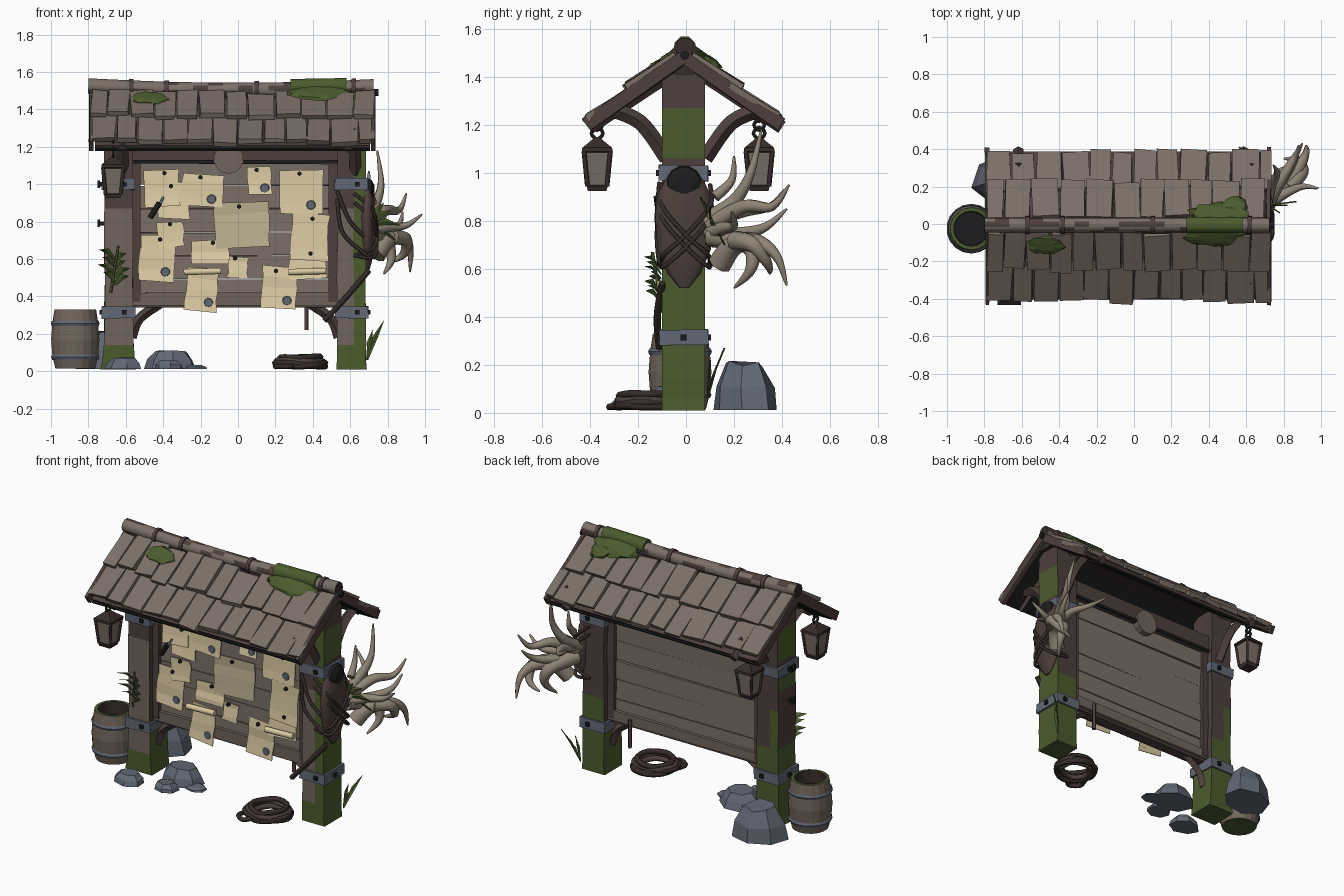
import bpy, bmesh, math, random
from mathutils import Matrix, Vector, Euler

if "Cube" in bpy.data.objects:
    bpy.data.objects.remove(bpy.data.objects["Cube"])
random.seed(4)
R = lambda a: random.uniform(-a, a)
COL = {'shingle_brown': (.20, .16, .135), 'dark_brown': (.076, .05, .046), 'moss_green': (.07, .106, .027),
       'blue_stone': (.12, .138, .18), 'paper_cream': (.70, .59, .36), 'old_paper': (.50, .43, .28),
       'iron_black': (.012, .012, .013), 'antler_bone': (.28, .235, .18), 'plank_wood': (.165, .131, .106),
       'dark_leather': (.036, .025, .023)}
NAMES = list(COL)
MATS = []
for k, c in COL.items():
    m = bpy.data.materials.new(k)
    m.diffuse_color = (*c, 1)
    m.use_nodes = True
    m.node_tree.nodes["Principled BSDF"].inputs["Base Color"].default_value = m.diffuse_color
    MATS.append(m)
PARTS = {}

def part(name):
    return PARTS.setdefault(name, bmesh.new())

def T(x, y, z, rx=0, ry=0, rz=0, s=(1, 1, 1)):
    return Matrix.Translation((x, y, z)) @ Euler((rx, ry, rz)).to_matrix().to_4x4() @ Matrix.Diagonal((*s, 1))

def box(name, c, size, mat, rot=(0, 0, 0), jit=0):
    bm = part(name)
    vs = bmesh.ops.create_cube(bm, size=1, matrix=T(*c, *rot, s=size))['verts']
    for v in vs:
        v.co += Vector((R(jit), R(jit), R(jit)))
    for f in {f for v in vs for f in v.link_faces}:
        f.material_index = NAMES.index(mat)

def loft(name, rings, mats, smooth=False, closed=False, cap=None):
    bm = part(name)
    rv = [[bm.verts.new(p) for p in r] for r in rings]
    n, faces = len(rv[0]), []
    for i in range(len(rv) - (0 if closed else 1)):
        a, b = rv[i], rv[(i + 1) % len(rv)]
        m = mats if isinstance(mats, str) else mats[i]
        for j in range(n):
            f = bm.faces.new((a[j], a[(j + 1) % n], b[(j + 1) % n], b[j]))
            f.material_index, f.smooth = NAMES.index(m), smooth
            faces.append(f)
    if not closed:
        for r, m in ((rv[0][::-1], 0), (rv[-1], -1)):
            f = bm.faces.new(r)
            f.material_index = NAMES.index(cap or (mats if isinstance(mats, str) else mats[m]))
            faces.append(f)
    return faces

def lathe(name, prof, mats, n, M, jit=0, smooth=False, closed=False, cap=None):
    rings = [[M @ Vector((r * math.cos(t) * (1 + R(jit)), r * math.sin(t) * (1 + R(jit)), z * (1 + R(jit))))
              for t in (2 * math.pi * (j + .5) / n for j in range(n))] for r, z in prof]
    return loft(name, rings, mats, smooth, closed, cap)

def tube(name, pts, r0, mat, r1=None, n=6, sub=5, smooth=True, closed=False, cap=None):
    P = [Vector(p) for p in pts]
    r1, k, path = (r0 if r1 is None else r1), len(P), []
    for i in range(k if closed else k - 1):
        g = (lambda j: P[j % k]) if closed else (lambda j: P[max(0, min(k - 1, j))])
        a, b, c, d = g(i - 1), g(i), g(i + 1), g(i + 2)
        for t in (s / sub for s in range(sub)):
            path.append(.5 * (2 * b + (c - a) * t + (2*a - 5*b + 4*c - d) * t*t + (3*b - a - 3*c + d) * t**3))
    if not closed:
        path.append(P[-1])
    N, rings, old = len(path), [], None
    for i, p in enumerate(path):
        t = (path[(i + 1) % N] - path[i - 1]) if closed else (path[min(i + 1, N - 1)] - path[max(i - 1, 0)])
        t.normalize()
        u = t.orthogonal().normalized() if old is None else old.rotation_difference(t) @ u
        old, w, r = t, t.cross(u), r0 + (r1 - r0) * (i / (N - 1)) ** 1.5
        rings.append([p + r * (math.cos(q) * u + math.sin(q) * w) for q in (2*math.pi*(j + .5)/n for j in range(n))])
    return loft(name, rings, mat, smooth, closed, cap)

def leaf(name, base, tip, w):
    a, b = Vector(base), Vector(tip)
    mid, s = (a + b) / 2 + Vector((0, 0, .02)), (b - a).cross(Vector((.3, 1, .2))).normalized() * w
    loft(name, [[p - s * k, p + Vector((0, -.004, 0)), p + s * k, p + Vector((0, .004, 0))]
                for p, k in ((a, .4), (mid, 1), (b, .05))], 'moss_green')

# posts: mossy outside, wood front, dark top
ZS = [(.01, .012), (.06, .008), (.14, .004), (.3, 0), (.5, 0), (.62, 0), (.75, 0), (.87, 0), (.95, 0), (1.06, 0), (1.27, 0), (1.4, 0), (1.49, 0)]
for name, x, o in (('left_post', -.638, -1), ('right_post', .607, 1)):
    rings = []
    for z, e in ZS:
        w, y0, y1 = .076 + e * (1.6 if o < 0 else .3), -.1, .08
        if z > 1.45:
            y0, y1 = -.05, .04
        xs = [-w, -w * .3, w * .15, w]
        rings.append([Vector((x + a + R(.004), y0, z)) for a in xs] + [Vector((x + a + R(.004), y1, z)) for a in xs[::-1]])
    for f in loft(name, rings, 'dark_brown'):
        f.normal_update()
        c, n = f.calc_center_median(), f.normal
        if abs(n.x) > .7:
            g = (c.z < .95 or 1.05 < c.z < 1.3) if n.x * o > 0 else c.z < .3
            if o < 0 and .5 < c.z < .87:
                g = False
            m = 'moss_green' if g else 'dark_brown'
        elif n.y < 0:
            green = c.z < .12 or (o > 0 and c.x > x + .03)
            m = 'moss_green' if green else 'plank_wood' if c.z < .9 else 'dark_brown'
        else:
            m = 'moss_green' if c.z < .45 or (o < 0 and c.x < x - .03 and c.z < .7) else 'dark_brown'
        f.material_index = NAMES.index(m)
    # iron bands with bolts
    for z in (.315, 1.0):
        box('post_bands', (x, -.01, z), (.178, .205, .065), 'blue_stone', jit=.003)
        for s in (-1, 1):
            box('band_bolts', (x + .03, -.01 + s * .105, z), (.025, .02, .025), 'iron_black')
        box('band_bolts', (x + o * .092, -.01, z), (.02, .025, .025), 'iron_black')
    # roof braces, rafters, gable boards and lower braces
    for s in (-1, 1):
        tube('roof_braces', [(x + .02, s * .08, 1.06), (x + .02, s * .19, 1.21), (x + .02, s * .33, 1.27)], .032, 'dark_brown', n=4, smooth=False)
        tube('rafters', [(x - o * .02, 0, 1.455), (x - o * .02, s * .4, 1.19)], .028, 'dark_brown', n=4, sub=1, smooth=False)
        box('gable_boards', (.722 if o > 0 else -.785, s * .205 - .01, 1.483 - .69 * .205), (.022, .49, .055), 'dark_brown', (-s * .604, 0, 0), .003)
    tube('lower_braces', [(x - o * .07, -.01, .18), (x - o * .11, -.01, .28), (x - o * .22, -.01, .36)], .026, 'dark_brown', n=4, smooth=False)

# notice board planks and frame
for i in range(6):
    box('board_planks', (-.02, -.008 + R(.006), .43 + i * .125), (1.1, .06, .121), 'shingle_brown', (R(.03), 0, R(.003)), .004)
box('top_beam', (-.015, -.01, 1.17), (1.12, .12, .12), 'dark_brown', jit=.004)
box('beam_moulding', (-.015, -.01, 1.12), (1.12, .14, .018), 'iron_black')
box('bottom_beam', (-.015, -.012, .387), (1.12, .1, .065), 'plank_wood', jit=.005)
box('bottom_beam', (-.015, -.012, .35), (1.12, .07, .02), 'dark_brown')
box('side_frames', (-.545, -.012, .75), (.05, .11, .76), 'dark_brown')
box('side_frames', (.51, -.012, .75), (.05, .11, .76), 'dark_brown')
lathe('round_boss', [(.08, -.075), (.08, .075)], 'plank_wood', 14, T(-.05, -.01, 1.135, math.pi / 2))

# pinned papers: x, z centre, width, height, tilt
PAPERS = [(-.41, .98, .19, .2, .05), (-.34, .91, .17, .2, -.05), (-.19, .97, .22, .17, -.06), (.115, 1.02, .13, .14, .03),
          (.34, .96, .23, .24, .02), (.02, .78, .29, .25, .05), (-.36, .73, .14, .14, .08), (-.43, .605, .19, .25, -.04),
          (-.15, .635, .2, .13, .04), (.0, .555, .11, .12, -.05), (.385, .715, .2, .25, -.03), (.375, .57, .2, .15, .06),
          (-.195, .435, .17, .23, -.07), (.22, .445, .19, .23, -.06)]
for i, (x, z, w, h, a) in enumerate(PAPERS):
    mat = 'old_paper' if i == 5 else 'paper_cream'
    y0, rows = -.052 - .002 * i, []
    for j in range(5):
        t = j / 4
        y = y0 - .014 * t * t - R(.003)
        p = [(-w / 2 + R(.006), h * (.5 - t) + R(.006)), (w / 2 + R(.006), h * (.5 - t) + R(.006))]
        p = [(x + u * math.cos(a) - v * math.sin(a), z + u * math.sin(a) + v * math.cos(a)) for u, v in p]
        rows.append([Vector((p[0][0], y, p[0][1])), Vector((p[1][0], y - .003, p[1][1])),
                     Vector((p[1][0], y + .002, p[1][1])), Vector((p[0][0], y + .005, p[0][1]))])
    loft('papers', rows, mat)
    lathe('nails', [(.012, 0), (.012, .02), (.005, .024)], 'iron_black', 6, T(x + R(.02), y0 + .005, z + h * .4, math.pi / 2))
    if i in (2, 3, 4, 7, 12, 13):
        lathe('wax_seals', [(.026, 0), (.022, .006)], 'blue_stone', 9, T(x + w * .22, y0 - .009, z - h * .3, math.pi / 2))
for x, z in ((-.19, .53), (.37, .53)):
    tube('rolled_scrolls', [(x - .1, -.105, z), (x + .1, -.105, z + .006)], .018, 'paper_cream', n=8, sub=1)
tube('knife', [(-.42, -.12, .9), (-.47, -.11, .82)], .016, 'iron_black', n=6, sub=1)
tube('knife', [(-.40, -.1, .93), (-.42, -.12, .89)], .008, 'blue_stone', n=4, sub=1)

# roof: sheathing with dark underside, staggered shingles, ridge log
SL = math.atan(.69)
sag = lambda x: -.022 * (1 - (x / .78) ** 2)
for s in (-1, 1):
    box('roof_sheathing', (-.03, s * .2 - .008, 1.468 - .69 * .2), (1.47, .46, .02), 'dark_brown', (-s * SL, 0, 0))
    box('roof_underside', (-.03, s * .2 - .008, 1.452 - .69 * .2), (1.47, .46, .012), 'iron_black', (-s * SL, 0, 0))
    for d, L, z0, off in ((.297, .235, 1.503, 0), (.135, .24, 1.525, .06)):
        x = -.79
        while x < .70:
            w = min(random.uniform(.11, .155) - (off if x == -.79 else 0), .735 - x)
            dd = d + R(.012)
            box('shingles', (x + w / 2, s * dd - .008, z0 - .69 * dd + sag(x) * .6 + R(.004)), (w - .009, L + R(.02), .026),
                'shingle_brown', (-s * (SL - .05), R(.03), R(.04)), .005)
            x += w
for f in tube('ridge_log', [(x, -.005, 1.525 + sag(x)) for x in (-.8, -.4, 0, .4, .725)], .041, 'shingle_brown', n=9, cap='dark_leather')[:-2]:
    if random.random() < .3:
        f.material_index = NAMES.index('dark_brown')
for x in (-.57, -.38, .1, .62):
    tube('ridge_ties', [(x - .012, -.005, 1.525 + sag(x)), (x + .012, -.005, 1.525 + sag(x))], .049, 'dark_brown', n=9, sub=1)
tube('ridge_pin', [(.7, -.005, 1.49), (.75, -.005, 1.49)], .02, 'iron_black', sub=1)
box('ridge_beam', (-.03, -.005, 1.44), (1.48, .08, .06), 'dark_leather')

# moss patches
DISC = [(1, 0), (.9, 1), (.45, 1.5)]
for x, d, s, rx, ry in ((-.47, .11, -1, .1, .06), (.42, .06, -1, .16, .075), (.45, .05, 1, .16, .075), (.54, .1, 1, .07, .05)):
    lathe('roof_moss', DISC, 'moss_green', 15, T(x, s * d, 1.535 - .69 * d + sag(x) * .6, -s * SL, s=(rx, ry, .014)), .2)
tube('roof_moss', [(.28, -.005, 1.52), (.42, -.005, 1.522), (.58, -.005, 1.525)], .046, 'moss_green', n=8)

# hanging lanterns on the left, four sided
for y in (-.37, .305):
    M = T(-.667, y, 0)
    lathe('lanterns', [(.055, .925), (.062, .945), (.056, .95), (.076, 1.085), (.09, 1.09), (.088, 1.105), (.035, 1.135), (.014, 1.15)],
          ['dark_leather', 'dark_leather', 'shingle_brown'] + ['dark_leather'] * 4, 4, M, cap='dark_leather')
    for j in range(4):
        t = 2 * math.pi * (j + .5) / 4
        c, q = math.cos(t), math.sin(t)
        tube('lantern_bars', [(-.667 + .058 * c, y + .058 * q, .945), (-.667 + .078 * c, y + .078 * q, 1.09)], .01, 'dark_leather', n=4, sub=1)
    for z, r in ((1.165, .024), (1.2, .022), (1.235, .02)):
        tube('lantern_chain', [(-.667, y + r * math.cos(t), z + r * math.sin(t)) for t in (0, 1.57, 3.14, 4.71)], .008, 'iron_black', n=5, sub=3, closed=True)

# barrel
lathe('barrel', [(.002, .015), (.108, .015), (.124, .08), (.131, .17), (.124, .26), (.113, .33), (.094, .33), (.09, .25), (.002, .25)],
      ['moss_green'] + ['plank_wood'] * 4 + ['moss_green', 'dark_leather', 'iron_black'], 18, T(-.87, -.025, 0))
for z, r in ((.075, .125), (.255, .127)):
    lathe('barrel_hoops', [(r, z - .014), (r + .006, z), (r, z + .014), (r - .01, z)], 'blue_stone', 18, T(-.87, -.025, 0), closed=True)

# rocks: position, size
for x, y, a, b, h in ((-.7, .245, .165, .13, .19), (-.36, -.05, .14, .11, .095), (-.61, -.24, .1, .08, .06),
                      (-.37, -.2, .08, .07, .045), (-.23, -.1, .07, .06, .02)):
    lathe('rocks', [(1, 0), (.9, .5), (.6, 1)], 'blue_stone', 7, T(x, y, .012, 0, 0, R(2) * .2, s=(a, b, h)), .08)

# coiled rope on the ground
for i, (r, z) in enumerate(((.12, .03), (.115, .052), (.1, .074), (.09, .035), (.125, .04))):
    tube('rope_coil', [(.335 + R(.012) + r * math.cos(t * .785), -.165 + R(.012) + r * math.sin(t * .785), z + R(.006)) for t in range(8)],
         .017, ('dark_leather', 'dark_brown')[i % 2], n=6, sub=3, closed=True)
tube('rope_coil', [(.3, -.28, .03), (.26, -.32, .025), (.2, -.28, .025), (.22, -.2, .025)], .014, 'dark_leather')

# leather bag strapped to the right post
lathe('leather_bag', [(.02, -.25), (.07, -.19), (.115, -.09), (.125, .06), (.11, .15), (.07, .22)], 'dark_brown', 12,
      T(.69, -.008, .77, s=(.36, 1, 1)), smooth=True)
lathe('bag_cap', [(.078, 0), (.07, .025), (.04, .04)], 'iron_black', 12, T(.69, -.008, .955, 0, math.pi / 2))
for s in (-1, 1):
    for k in (0, .05):
        tube('bag_ropes', [(.62, s * .1, .95 - k), (.72, s * .1, .86 - k), (.742, 0, .74 - k), (.725, -s * .09, .66 - k), (.62, -s * .1, .62)], .01, 'dark_leather', n=5)
tube('front_ropes', [(.53, -.11, .96), (.6, -.12, .8), (.7, -.1, .7)], .011, 'dark_leather')
tube('front_ropes', [(.53, -.11, .92), (.56, -.12, .74), (.69, -.11, .62)], .011, 'dark_leather')
tube('leaning_stick', [(.46, -.11, .27), (.58, -.12, .4), (.7, -.1, .54)], .016, 'dark_leather', n=5)
tube('hanging_stick', [(.365, .05, .22), (.365, .05, .4)], .012, 'dark_brown', n=5, sub=1)

# antlers
ANT = [([(.70, .08, .8), (.73, .2, .88), (.765, .27, 1.0), (.745, .315, 1.18)], .036),
       ([(.71, .1, .78), (.79, .24, .86), (.86, .36, .86), (.90, .43, .95)], .036),
       ([(.71, .1, .75), (.8, .16, .77), (.9, .2, .78), (.985, .19, .84)], .034),
       ([(.71, .12, .74), (.8, .25, .75), (.86, .34, .78), (.88, .42, .85)], .034),
       ([(.74, .14, .62), (.8, .2, .7), (.88, .3, .71), (.92, .38, .65), (.92, .42, .53)], .05),
       ([(.71, .1, .74), (.79, .26, .7), (.82, .27, .6), (.78, .2, .52)], .048),
       ([(.71, .1, .8), (.72, .24, .84), (.66, .35, .86), (.56, .41, .93)], .03),
       ([(.83, .2, .72), (.9, .28, .7), (.88, .34, .62), (.8, .35, .58)], .042),
       ([(.72, .12, .9), (.70, .19, .97), (.7, .2, 1.07)], .024)]
for i, (pts, r) in enumerate(ANT):
    tube('antlers', pts, r, 'antler_bone', r1=.004, n=7)

# plants
for i in range(8):
    z = .46 + .02 * i
    leaf('post_fern', (-.66, -.105, z), (-.66 + (-1) ** i * random.uniform(.05, .09), -.16 + R(.02), z + .05), .017)
tube('post_fern', [(-.68, -.1, .42), (-.66, -.12, .55), (-.64, -.14, .67)], .007, 'moss_green', n=4)
for x, y, z in ((.78, .16, .27), (.75, .13, .2), (.72, .1, .22)):
    leaf('grass', (.69, .09, .06), (x, y, z), .014)
for x, y, z in ((.87, .12, .78), (.82, .1, .86), (.84, .16, .7), (.78, .06, .9)):
    leaf('antler_leaves', (.71, .1, .78), (x, y, z), .018)
for z in (.79, 1.0):
    tube('wall_pegs', [(-.69, -.03, z), (-.745, -.03, z)], .012, 'iron_black', sub=1)
    box('wall_pegs', (-.745, -.03, z), (.012, .04, .04), 'iron_black')

# turn every part into an object
for name, bm in PARTS.items():
    bmesh.ops.recalc_face_normals(bm, faces=bm.faces)
    used = sorted({f.material_index for f in bm.faces})
    me = bpy.data.meshes.new(name)
    for f in bm.faces:
        f.material_index = used.index(f.material_index)
    for u in used:
        me.materials.append(MATS[u])
    bm.to_mesh(me)
    bm.free()
    bpy.context.collection.objects.link(bpy.data.objects.new(name, me))
